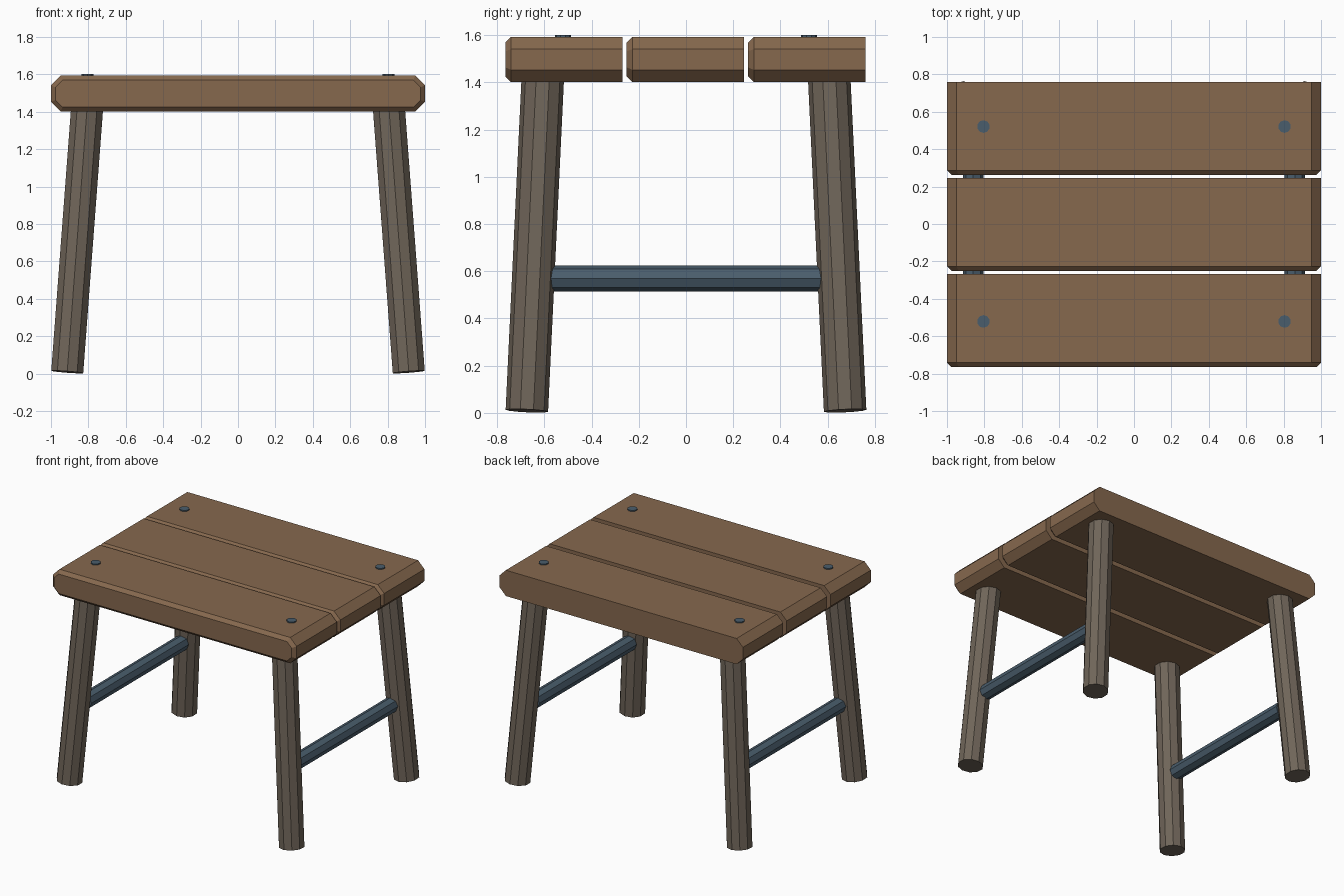
import bpy
import bmesh
from mathutils import Vector

cube = bpy.data.objects.get("Cube")
if cube:
    bpy.data.objects.remove(cube, do_unlink=True)


def material(name, rgb):
    mat = bpy.data.materials.new(name)
    mat.use_nodes = True
    colour = (*rgb, 1.0)
    mat.diffuse_color = colour
    mat.node_tree.nodes["Principled BSDF"].inputs["Base Color"].default_value = colour
    return mat


plank_wood = material("plank brown", (0.24, 0.14, 0.076))
leg_wood = material("leg grey brown", (0.16, 0.13, 0.10))
blue_metal = material("blue grey metal", (0.068, 0.11, 0.15))


def add_object(name, bm, mat):
    bmesh.ops.recalc_face_normals(bm, faces=bm.faces)
    mesh = bpy.data.meshes.new(name)
    bm.to_mesh(mesh)
    bm.free()
    mesh.materials.append(mat)
    obj = bpy.data.objects.new(name, mesh)
    bpy.context.collection.objects.link(obj)
    return obj


def rod(name, start, end, radius, sides, mat):
    """Faceted cylinder running between two points."""
    start, end = Vector(start), Vector(end)
    axis = end - start
    bm = bmesh.new()
    bmesh.ops.create_cone(bm, cap_ends=True, segments=sides, radius1=radius,
                          radius2=radius, depth=axis.length)
    obj = add_object(name, bm, mat)
    obj.rotation_euler = Vector((0, 0, 1)).rotation_difference(axis).to_euler()
    obj.location = (start + end) / 2
    return obj


def octagon(hx, hz, cut):
    """Rectangle outline with cut corners."""
    quarter = [(hx, hz - cut), (hx - cut, hz)]
    right_top = quarter
    left_top = [(-x, z) for x, z in reversed(quarter)]
    return right_top + left_top + [(-x, -z) for x, z in right_top + left_top]


def plank(name, y_front, y_back, z_mid):
    """Board with cut ends and a chamfer around its front face only."""
    hx, hz, cut, rim = 1.0, 0.096, 0.052, 0.024
    inner = octagon(hx - rim, hz - rim, cut - 0.586 * rim)
    outer = octagon(hx, hz, cut)
    bm = bmesh.new()
    rings = [[bm.verts.new((x, y, z + z_mid)) for x, z in outline]
             for outline, y in ((inner, y_front), (outer, y_front + rim), (outer, y_back))]
    for a, b in zip(rings, rings[1:]):
        for i in range(len(a)):
            j = (i + 1) % len(a)
            bm.faces.new((a[i], a[j], b[j], b[i]))
    bm.faces.new(rings[0])
    bm.faces.new(rings[-1])
    return add_object(name, bm, plank_wood)


# Seat planks
for i, label in enumerate(("front", "middle", "back")):
    y = -0.765 + 0.514 * i
    plank(label + "_seat_plank", y, y + 0.497, 1.497)

# Splayed legs, side rungs and peg heads
for sx, side in ((1, "left"), (-1, "right")):
    for sy, end in ((-1, "front"), (1, "back")):
        rod(f"{end}_{side}_leg", (sx * 0.913, sy * 0.674, 0.009),
            (sx * 0.806, sy * 0.606, 1.43), 0.09, 10, leg_wood)
        rod(f"{end}_{side}_peg", (sx * 0.805, sy * 0.521, 1.57),
            (sx * 0.805, sy * 0.521, 1.601), 0.034, 10, blue_metal)
    rod(side + "_rung", (sx * 0.86, -0.571, 0.57), (sx * 0.86, 0.571, 0.57),
        0.055, 8, blue_metal)
